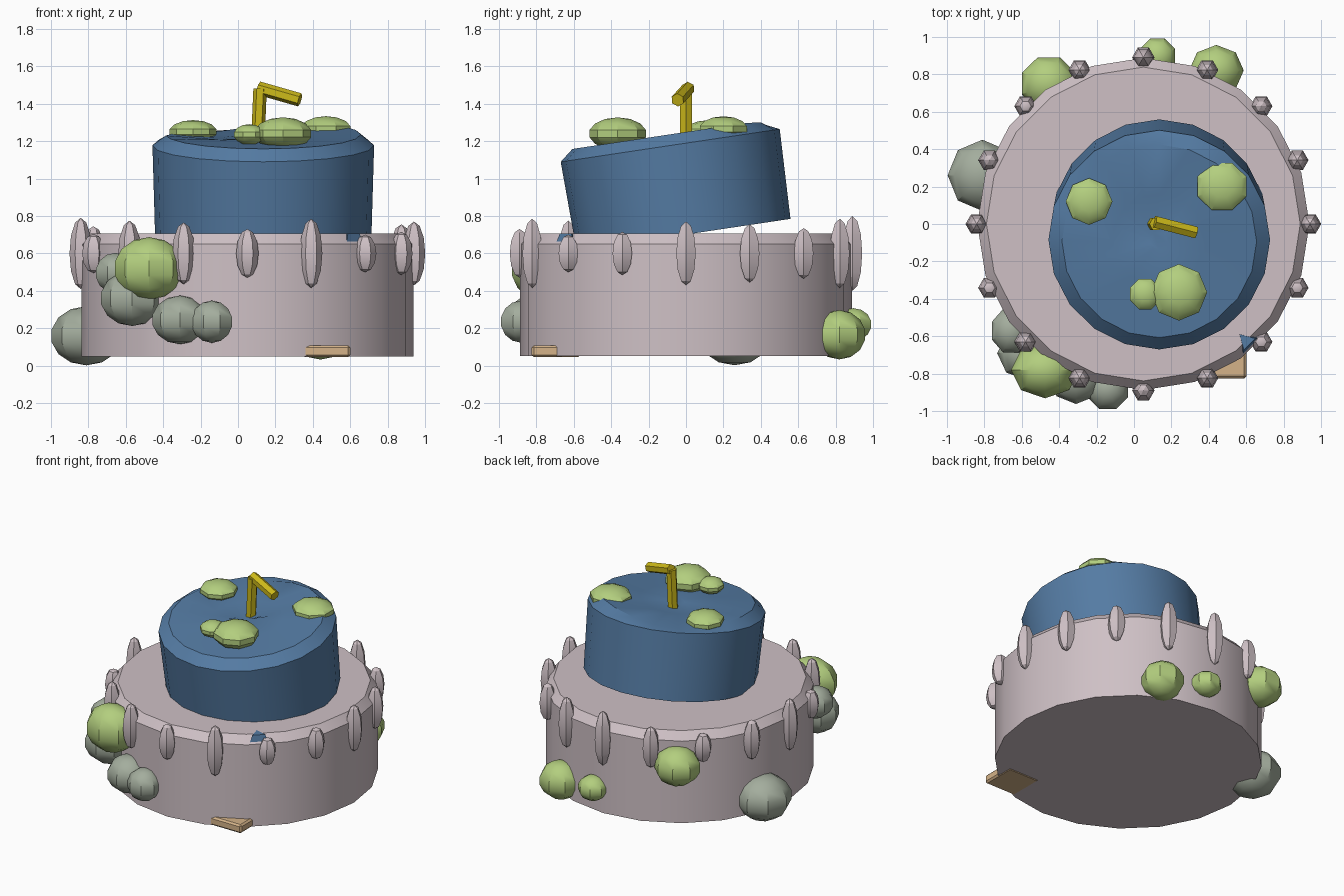
import bpy, bmesh, math
from mathutils import Matrix, Vector

cube = bpy.data.objects.get("Cube")
if cube:
    bpy.data.objects.remove(cube)


def material(name, color):
    m = bpy.data.materials.new(name)
    m.use_nodes = True
    m.diffuse_color = (*color, 1)
    m.node_tree.nodes["Principled BSDF"].inputs["Base Color"].default_value = (*color, 1)
    return m


PINK = material("pale pink icing", (0.62, 0.53, 0.56))
BLUE = material("blue icing", (0.09, 0.20, 0.37))
GREEN = material("green mould", (0.45, 0.62, 0.21))
GREY = material("grey mould", (0.37, 0.42, 0.34))
YELLOW = material("yellow wax", (0.60, 0.48, 0.01))
BEIGE = material("beige wafer", (0.66, 0.45, 0.25))


def finish(bm, name, mat, matrix=Matrix(), angle=30):
    bmesh.ops.recalc_face_normals(bm, faces=bm.faces)
    mesh = bpy.data.meshes.new(name)
    bm.to_mesh(mesh)
    bm.free()
    mesh.materials.append(mat)
    obj = bpy.data.objects.new(name, mesh)
    obj.matrix_world = matrix
    bpy.context.collection.objects.link(obj)
    bpy.ops.object.select_all(action="DESELECT")
    obj.select_set(True)
    bpy.context.view_layer.objects.active = obj
    bpy.ops.object.shade_smooth_by_angle(angle=math.radians(angle))
    return obj


def lathe(profile, sides, reshape=None):
    """Stack rings of (radius, height); the last one is closed by a fan to the centre."""
    bm = bmesh.new()
    rings = []
    for level, (r, z) in enumerate(profile):
        ring = []
        for i in range(sides):
            a = math.tau * i / sides
            drop = reshape(a, level) if reshape else 0
            ring.append(bm.verts.new((r * math.cos(a), r * math.sin(a), z - drop)))
        rings.append(ring)
    for low, high in zip(rings, rings[1:]):
        for i in range(sides):
            j = (i + 1) % sides
            bm.faces.new((low[i], low[j], high[j], high[i]))
    bm.faces.new(rings[0])
    bm.faces.new(rings[-1])
    return bm


def blob(name, mat, center, radii, segments=8, rings=7, turn=0):
    bm = bmesh.new()
    bmesh.ops.create_uvsphere(bm, u_segments=segments, v_segments=rings, radius=1)
    bmesh.ops.transform(bm, verts=bm.verts, matrix=Matrix.Rotation(turn, 4, "Z"))
    bmesh.ops.scale(bm, verts=bm.verts, vec=radii)
    return finish(bm, name, mat, Matrix.Translation(center))


def rod(name, mat, start, end, radius):
    start, end = Vector(start), Vector(end)
    axis = end - start
    bm = bmesh.new()
    bmesh.ops.create_cone(bm, cap_ends=True, segments=6, radius1=radius,
                          radius2=radius, depth=axis.length)
    turn = axis.to_track_quat("Z", "Y").to_matrix().to_4x4()
    return finish(bm, name, mat, Matrix.Translation((start + end) / 2) @ turn)


# Lower tier with a chamfered rim
finish(lathe([(0.887, 0.05), (0.887, 0.65), (0.838, 0.705)], 20), "lower_tier", PINK,
       Matrix.Translation((0.05, 0, 0)))


# Upper tier: slumped forward, sunken on one side of its rim
def slump(a, level):
    if level < 2:
        return 0
    near = max(0, math.cos(a - math.radians(125)))
    return 0.055 * near ** 4 if level == 2 else 0.03 * near


upper = lathe([(0.578, 0), (0.592, 0.483), (0.52, 0.542), (0.25, 0.535), (0.05, 0.525)],
              20, slump)
finish(upper, "upper_tier", BLUE,
       Matrix.Translation((0.135, -0.013, 0.699)) @ Matrix.Rotation(math.radians(8.5), 4, "X"))

# Icing drips around the lower rim, by length
drips = [0.34, 0.31, 0.27, 0.37, 0.40, 0.30, 0.21, 0.29,
         0.38, 0.21, 0.35, 0.33, 0.26, 0.37, 0.20, 0.23]
for i, length in enumerate(drips):
    a = math.tau * i / len(drips)
    blob(f"icing_drip_{i + 1}", PINK,
         (0.05 + 0.89 * math.cos(a), 0.89 * math.sin(a), 0.6),
         (0.06, 0.06, length / 2), 6, 6, math.pi / 6)

# Bent candle
rod("candle_base", YELLOW, (0.105, 0, 1.18), (0.118, 0, 1.48), 0.036)
rod("candle_bent_tip", YELLOW, (0.11, 0.012, 1.483), (0.33, -0.045, 1.42), 0.036)

# Mould growths: colour, centre, radii
growths = [
    (GREEN, (0.24, -0.365, 1.24), (0.155, 0.155, 0.087)),
    (GREEN, (0.06, -0.375, 1.235), (0.09, 0.09, 0.055)),
    (GREEN, (-0.24, 0.12, 1.25), (0.128, 0.128, 0.062)),
    (GREEN, (0.47, 0.2, 1.265), (0.145, 0.14, 0.068)),
    (GREEN, (-0.475, -0.78, 0.52), (0.187, 0.155, 0.167)),
    (GREEN, (-0.455, 0.75, 0.48), (0.16, 0.155, 0.135)),
    (GREEN, (0.44, 0.82, 0.165), (0.15, 0.14, 0.132)),
    (GREEN, (0.125, 0.895, 0.22), (0.105, 0.105, 0.087)),
    (GREY, (-0.565, -0.69, 0.36), (0.17, 0.15, 0.148)),
    (GREY, (-0.655, -0.57, 0.495), (0.115, 0.13, 0.108)),
    (GREY, (-0.31, -0.82, 0.245), (0.15, 0.145, 0.13)),
    (GREY, (-0.14, -0.88, 0.235), (0.12, 0.12, 0.113)),
    (GREY, (-0.81, 0.26, 0.16), (0.19, 0.195, 0.158)),
]
for i, (mat, center, radii) in enumerate(growths):
    blob(f"mould_growth_{i + 1}", mat, center, radii, turn=math.pi / 8 * (i % 2))

# Wafer jutting out at the base
bm = bmesh.new()
bmesh.ops.create_cube(bm, size=1)
bmesh.ops.scale(bm, verts=bm.verts, vec=(0.255, 0.26, 0.063))
bmesh.ops.bevel(bm, geom=bm.edges[:], offset=0.012, segments=1, affect="EDGES")
finish(bm, "wafer", BEIGE, Matrix.Translation((0.473, -0.695, 0.077)))

# Blue crumb resting on the rim
bm = bmesh.new()
bmesh.ops.create_cone(bm, cap_ends=True, segments=3, radius1=0.07, radius2=0.05, depth=0.045)
finish(bm, "blue_crumb", BLUE,
       Matrix.Translation((0.6, -0.625, 0.685)) @ Matrix.Rotation(math.radians(45), 4, "Z"))
